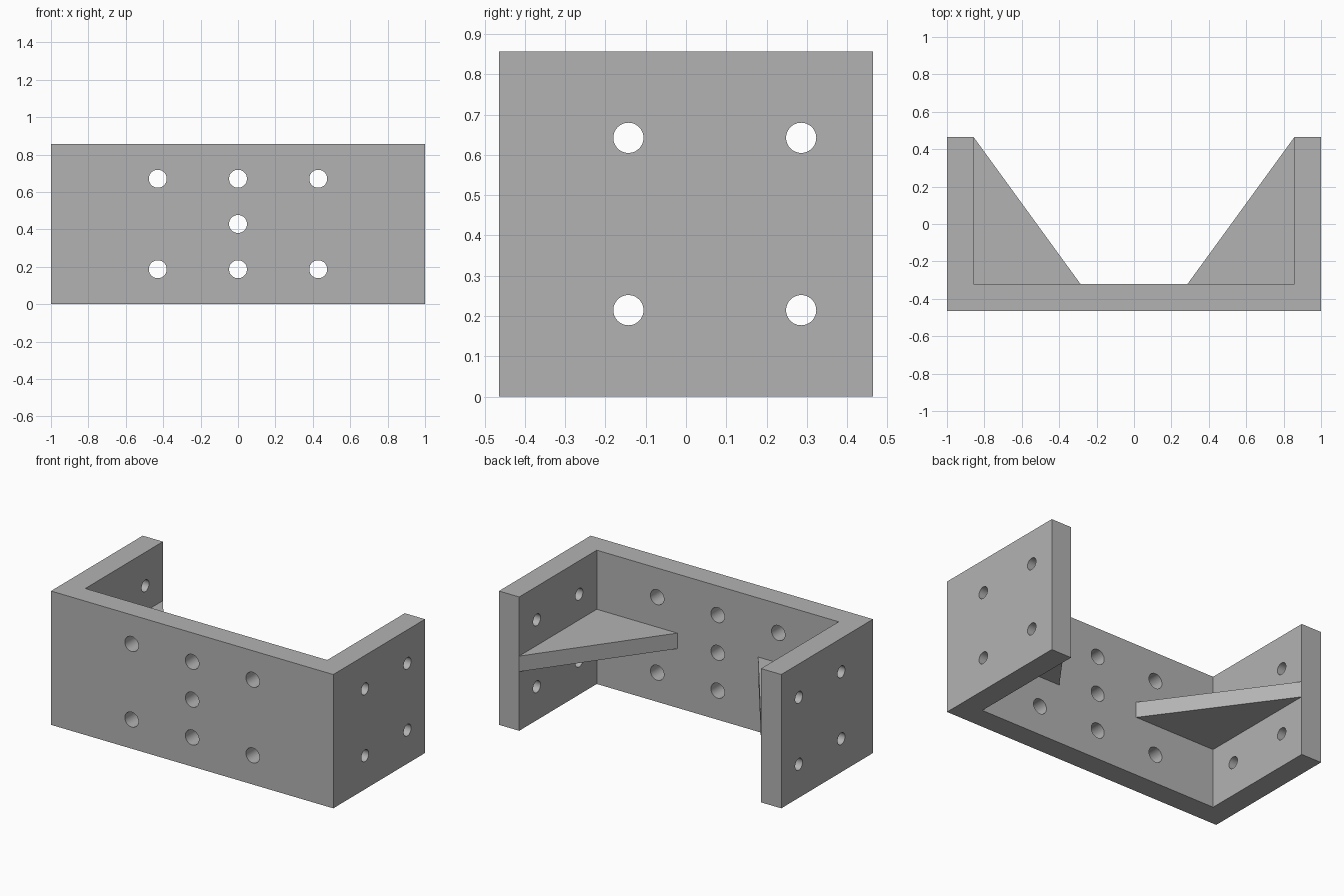
import bpy, bmesh, math
from mathutils import Matrix, Vector

cube = bpy.data.objects.get("Cube")
if cube:
    bpy.data.objects.remove(cube, do_unlink=True)

W, D, H = 1.0, 0.464, 0.857      # half width, half depth, height
T = 0.143                        # plate thickness
MID = H / 2

grey = bpy.data.materials.new("plain grey")
grey.use_nodes = True
colour = (0.45, 0.45, 0.45, 1)
grey.diffuse_color = colour
grey.node_tree.nodes["Principled BSDF"].inputs["Base Color"].default_value = colour


def add_object(name, bm):
    bmesh.ops.recalc_face_normals(bm, faces=bm.faces)
    mesh = bpy.data.meshes.new(name)
    bm.to_mesh(mesh)
    bm.free()
    mesh.materials.append(grey)
    obj = bpy.data.objects.new(name, mesh)
    bpy.context.collection.objects.link(obj)
    return obj


def extrude_outline(name, points, z0, z1):
    bm = bmesh.new()
    face = bm.faces.new([bm.verts.new((x, y, z0)) for x, y in points])
    top = bmesh.ops.extrude_face_region(bm, geom=[face])["geom"]
    verts = [v for v in top if isinstance(v, bmesh.types.BMVert)]
    bmesh.ops.translate(bm, verts=verts, vec=(0, 0, z1 - z0))
    return add_object(name, bm)


def add_drill(bm, centre, axis, radius, length):
    turn = Vector((0, 0, 1)).rotation_difference(Vector(axis)).to_matrix().to_4x4()
    bmesh.ops.create_cone(bm, cap_ends=True, segments=48, radius1=radius,
                          radius2=radius, depth=length,
                          matrix=Matrix.Translation(centre) @ turn)


# U-shaped bracket: front plate with two side walls
half = [(W, -D), (W, D), (W - T, D), (W - T, -D + T)]
bracket = extrude_outline(
    "bracket_body", half + [(-x, y) for x, y in reversed(half)], 0, H)

# Bolt holes in the front plate and the side walls
bm = bmesh.new()
for x in (-0.429, 0, 0.429):
    for dz in (-0.242, 0.242):
        add_drill(bm, (x, -D + T / 2, MID + dz), (0, 1, 0), 0.048, T * 2)
add_drill(bm, (0, -D + T / 2, MID), (0, 1, 0), 0.048, T * 2)
for side in (-1, 1):
    for y in (-0.143, 0.286):
        for dz in (-0.214, 0.214):
            add_drill(bm, (side * (W - T / 2), y, MID + dz), (1, 0, 0), 0.0375, T * 2)
drills = add_object("hole_cutter", bm)
drills.hide_render = True

cut = bracket.modifiers.new("bolt holes", "BOOLEAN")
cut.operation = "DIFFERENCE"
cut.solver = "EXACT"
cut.object = drills
bpy.ops.object.select_all(action="DESELECT")
bpy.context.view_layer.objects.active = bracket
bracket.select_set(True)
bpy.ops.object.modifier_apply(modifier=cut.name)
bpy.data.objects.remove(drills, do_unlink=True)
bpy.ops.object.shade_smooth_by_angle(angle=math.radians(30))

# Triangular gussets at mid height in the inner corners
for side, label in ((1, "left"), (-1, "right")):
    corner = [(W - T, -D + T), (W - T, D), (0.286, -D + T)]
    extrude_outline(label + "_gusset", [(side * x, y) for x, y in corner],
                    MID - 0.05, MID + 0.05)
